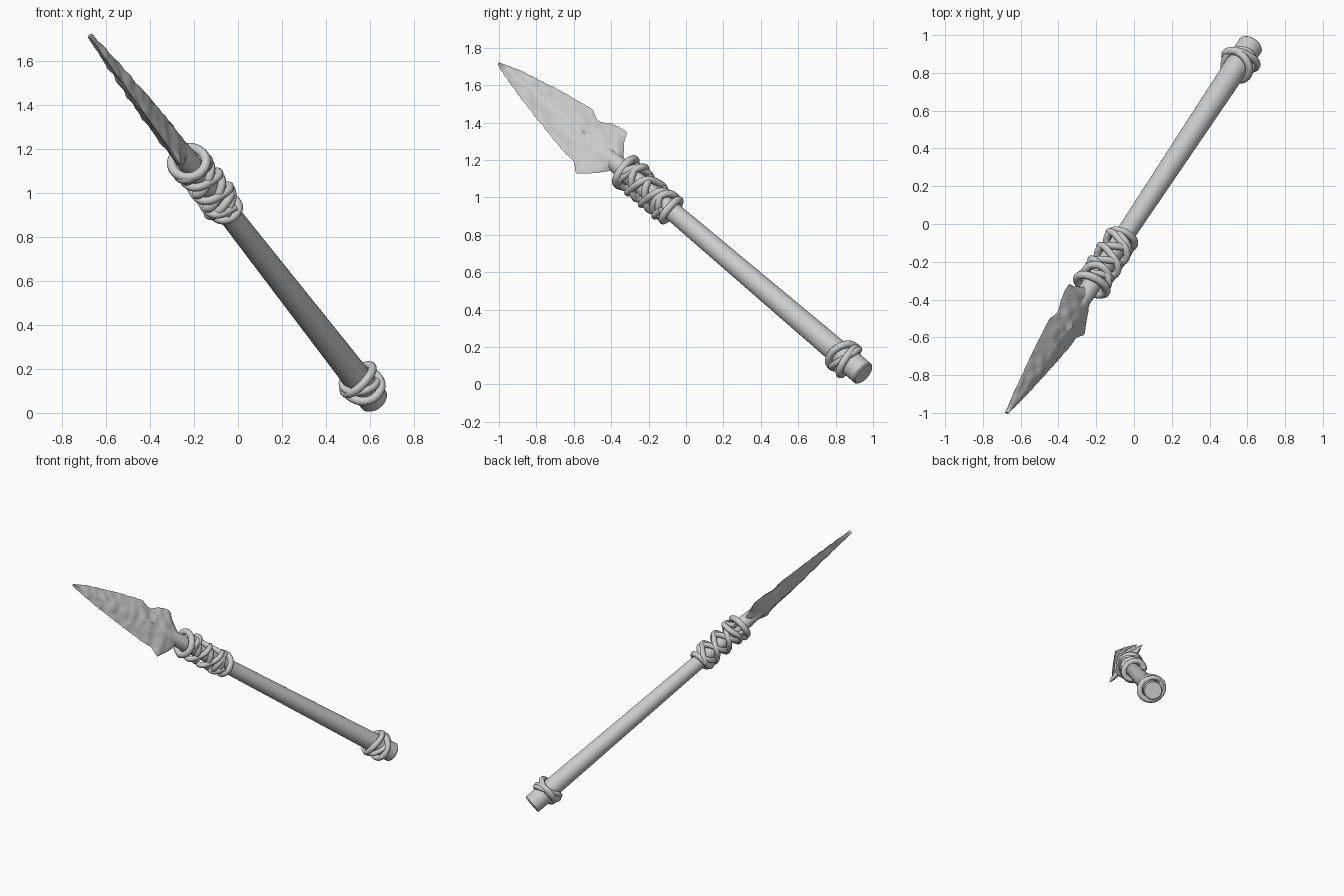
import bpy, bmesh
from math import sin, cos, pi
from mathutils import Vector, Matrix, noise

if "Cube" in bpy.data.objects:
    bpy.data.objects.remove(bpy.data.objects["Cube"])

GREY = (0.6, 0.6, 0.6, 1)
grey = bpy.data.materials.new("plain grey")
grey.use_nodes = True
grey.diffuse_color = GREY
grey.node_tree.nodes["Principled BSDF"].inputs["Base Color"].default_value = GREY

# Spear frame: local z runs from butt to tip, local x across the blade
BUTT = Vector((0.62, 0.95, 0.056))
TIP = Vector((-0.67, -0.995, 1.71))
along = (TIP - BUTT).normalized()
across = Vector((-0.288, 0.663, 0.692))
across = (across - along * across.dot(along)).normalized()
normal = along.cross(across)
FRAME = Matrix.Translation(BUTT) @ Matrix((across, normal, along)).transposed().to_4x4()


def finish(ob, angle):
    ob.matrix_world = FRAME
    if not ob.data.materials:
        ob.data.materials.append(grey)
    bpy.ops.object.select_all(action='DESELECT')
    ob.select_set(True)
    bpy.context.view_layer.objects.active = ob
    bpy.ops.object.shade_smooth_by_angle(angle=angle)


def mesh_object(name, bm, angle):
    bmesh.ops.recalc_face_normals(bm, faces=bm.faces)
    me = bpy.data.meshes.new(name)
    bm.to_mesh(me)
    bm.free()
    ob = bpy.data.objects.new(name, me)
    bpy.context.collection.objects.link(ob)
    finish(ob, angle)


def lathe(name, profile, sides=32):
    bm = bmesh.new()
    rings = [[bm.verts.new((r * cos(2 * pi * i / sides), r * sin(2 * pi * i / sides), z))
              for i in range(sides)] for r, z in profile]
    for a, b in zip(rings, rings[1:]):
        for i in range(sides):
            j = (i + 1) % sides
            bm.faces.new((a[i], a[j], b[j], b[i]))
    bm.faces.new(rings[0])
    bm.faces.new(rings[-1])
    mesh_object(name, bm, 0.7)


def cord(name, points, radius, closed):
    cu = bpy.data.curves.new(name, 'CURVE')
    cu.dimensions = '3D'
    cu.bevel_depth = radius
    cu.bevel_resolution = 3
    cu.use_fill_caps = True
    sp = cu.splines.new('POLY')
    sp.points.add(len(points) - 1)
    for p, co in zip(sp.points, points):
        p.co = (*co, 1)
    sp.use_cyclic_u = closed
    ob = bpy.data.objects.new(name, cu)
    bpy.context.collection.objects.link(ob)
    bpy.ops.object.select_all(action='DESELECT')
    ob.select_set(True)
    bpy.context.view_layer.objects.active = ob
    bpy.ops.object.convert(target='MESH')
    finish(bpy.context.view_layer.objects.active, 1.0)


def loop(name, z, radius, tilt, phase, thick=0.02):
    pts = []
    for i in range(40):
        a = 2 * pi * i / 40
        r = radius + 0.006 * sin(2 * a + phase)
        pts.append((r * cos(a), r * sin(a), z + tilt * cos(a - phase)))
    cord(name, pts, thick, True)


def lace(name, z0, z1, turns, phase, radius):
    pts = []
    for i in range(71):
        t = i / 70
        a = phase + 2 * pi * turns * t
        r = radius + 0.007 * sin(3 * a)
        pts.append((r * cos(a), r * sin(a), z0 + (z1 - z0) * t))
    cord(name, pts, 0.019, False)


def lookup(table, z):
    for (z0, v0), (z1, v1) in zip(table, table[1:]):
        if z <= z1:
            return v0 + (v1 - v0) * (z - z0) / (z1 - z0)
    return table[-1][1]


# Shaft, with the tang narrowing into the blade's midrib
lathe("shaft", [(0.061, 0), (0.068, 0.008), (0.068, 0.1), (0.064, 0.25), (0.053, 1.3),
                (0.05, 1.6), (0.05, 1.92), (0.042, 2.05), (0.031, 2.3), (0.006, 2.75)])

# Blade: flaked diamond section between two jagged edges
UPPER = [(1.9, 0.03), (1.944, 0.054), (2.0, 0.108), (2.045, 0.172), (2.075, 0.17), (2.14, 0.155),
         (2.2, 0.117), (2.23, 0.12), (2.285, 0.145), (2.49, 0.11), (2.75, 0.05), (2.868, 0.008)]
LOWER = [(1.9, 0.03), (1.932, 0.043), (1.973, 0.1), (2.06, 0.187), (2.09, 0.17), (2.13, 0.143),
         (2.207, 0.14), (2.4, 0.108), (2.63, 0.066), (2.8, 0.028), (2.868, 0.008)]
HALF_THICK = [(1.9, 0.035), (2.05, 0.042), (2.3, 0.038), (2.6, 0.024), (2.868, 0.007)]
ROWS, HALF = 72, 7


def blade_ring(bm, z):
    up, low, thick = (lookup(t, z) for t in (UPPER, LOWER, HALF_THICK))
    ring = []
    for i in range(4 * HALF):
        side = 1 if i < 2 * HALF else -1
        k = i % (2 * HALF)
        s = (1 - k / HALF) * side
        x = s * (up if s > 0 else low)
        y = side * (thick * (1 - abs(s)) + 0.005 * (1 - s * s))
        flake = noise.noise(Vector((x * 22, side * 5, z * 18)))
        if abs(s) > 0.99:
            x += 0.005 * noise.noise(Vector((side, 3, z * 45)))
        else:
            y += side * 0.009 * flake * min(1, up / 0.06)
        ring.append(bm.verts.new((x, y, z)))
    return ring


bm = bmesh.new()
rings = [blade_ring(bm, 1.9 + 0.968 * i / ROWS) for i in range(ROWS + 1)]
for a, b in zip(rings, rings[1:]):
    for i in range(len(a)):
        j = (i + 1) % len(a)
        bm.faces.new((a[i], a[j], b[j], b[i]))
bm.faces.new(rings[0])
bm.faces.new(rings[-1])
mesh_object("blade", bm, 0.8)

# Binding below the blade: end loops with crossed laces between
loop("upper_loop_1", 1.87, 0.08, 0.015, 0.5, 0.022)
loop("upper_loop_2", 1.825, 0.078, 0.03, 2.6)
loop("lower_loop_1", 1.515, 0.068, 0.015, 1.0)
loop("lower_loop_2", 1.56, 0.07, 0.03, 4.0)
for k in range(2):
    lace(f"lace_right_{k + 1}", 1.53, 1.85, 1.5, k * pi, 0.068)
    lace(f"lace_left_{k + 1}", 1.53, 1.85, -1.5, k * pi + 0.8, 0.074)

# Binding near the butt
loop("butt_loop_1", 0.12, 0.083, 0.025, 0.6)
loop("butt_loop_2", 0.165, 0.08, 0.03, 3.6)
loop("butt_loop_3", 0.145, 0.078, 0.045, 2.0, 0.017)
